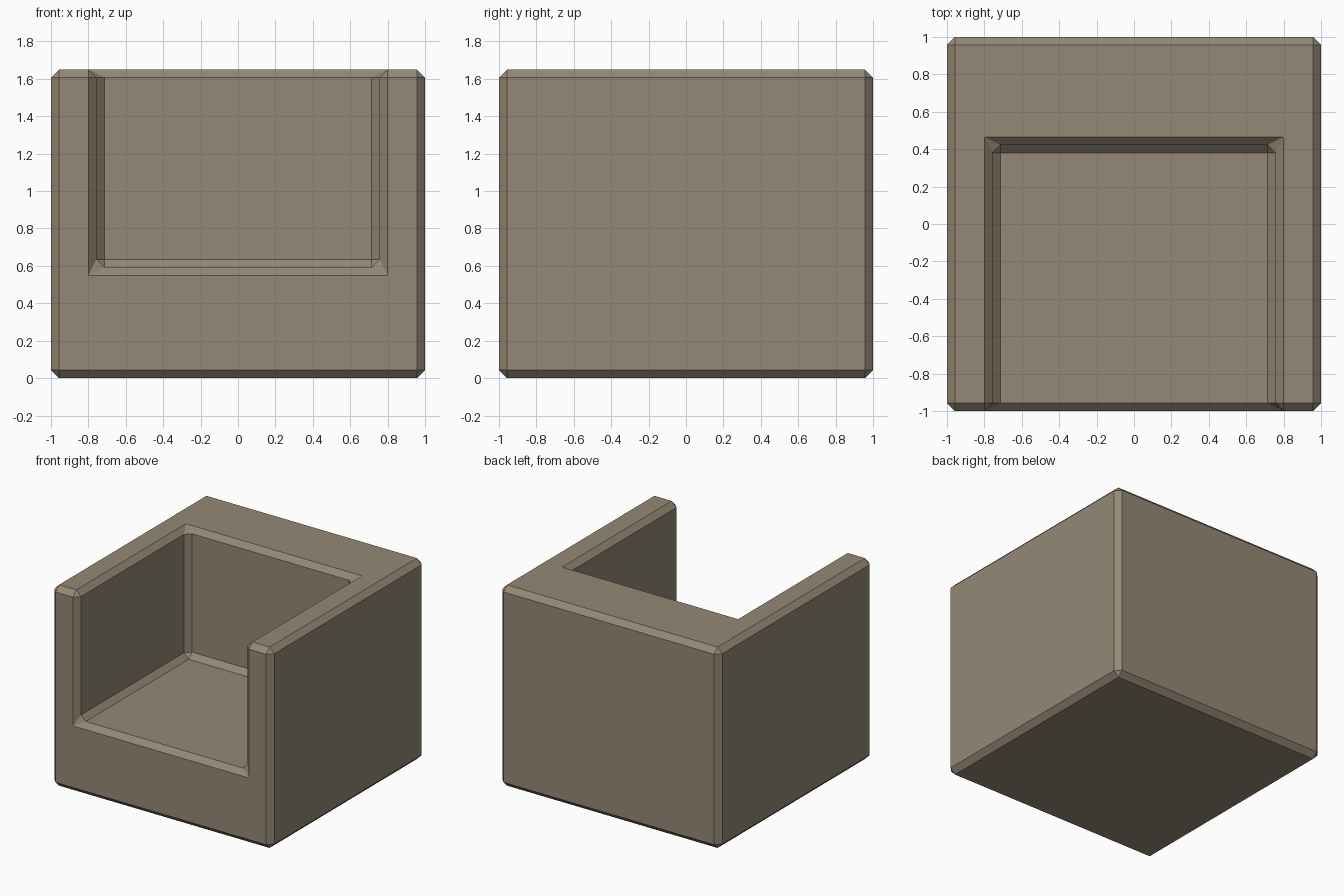
import bpy

if "Cube" in bpy.data.objects:
    bpy.data.objects.remove(bpy.data.objects["Cube"])


def box(name, lo, hi):
    """Axis-aligned box between two corners."""
    center = [(a + b) / 2 for a, b in zip(lo, hi)]
    bpy.ops.mesh.primitive_cube_add(size=1, location=center)
    obj = bpy.context.object
    obj.name = name
    obj.scale = [b - a for a, b in zip(lo, hi)]
    bpy.ops.object.transform_apply(location=True, rotation=False, scale=True)
    return obj


BEVEL = 0.043

# Solid block and the seat opening, open to the front and the top
armchair = box("armchair_body", (-1, -1, 0), (1, 1, 1.65))
cutter = box("seat_cutter", (-0.757, -1.5, 0.592), (0.757, 0.423, 2.2))
cutter.hide_render = True
cutter.hide_set(True)

cut = armchair.modifiers.new("seat_opening", "BOOLEAN")
cut.operation = "DIFFERENCE"
cut.solver = "EXACT"
cut.object = cutter

# Chamfer on every edge, inside and out
chamfer = armchair.modifiers.new("chamfer", "BEVEL")
chamfer.width = BEVEL
chamfer.segments = 1
chamfer.limit_method = "ANGLE"

# Apply and drop the cutter
bpy.context.view_layer.objects.active = armchair
armchair.select_set(True)
for name in ("seat_opening", "chamfer"):
    bpy.ops.object.modifier_apply(modifier=name)
bpy.data.objects.remove(cutter)

# Brown upholstery
brown = bpy.data.materials.new("brown_upholstery")
brown.diffuse_color = (0.30, 0.25, 0.18, 1)
brown.use_nodes = True
brown.node_tree.nodes["Principled BSDF"].inputs["Base Color"].default_value = brown.diffuse_color
armchair.data.materials.clear()
armchair.data.materials.append(brown)
